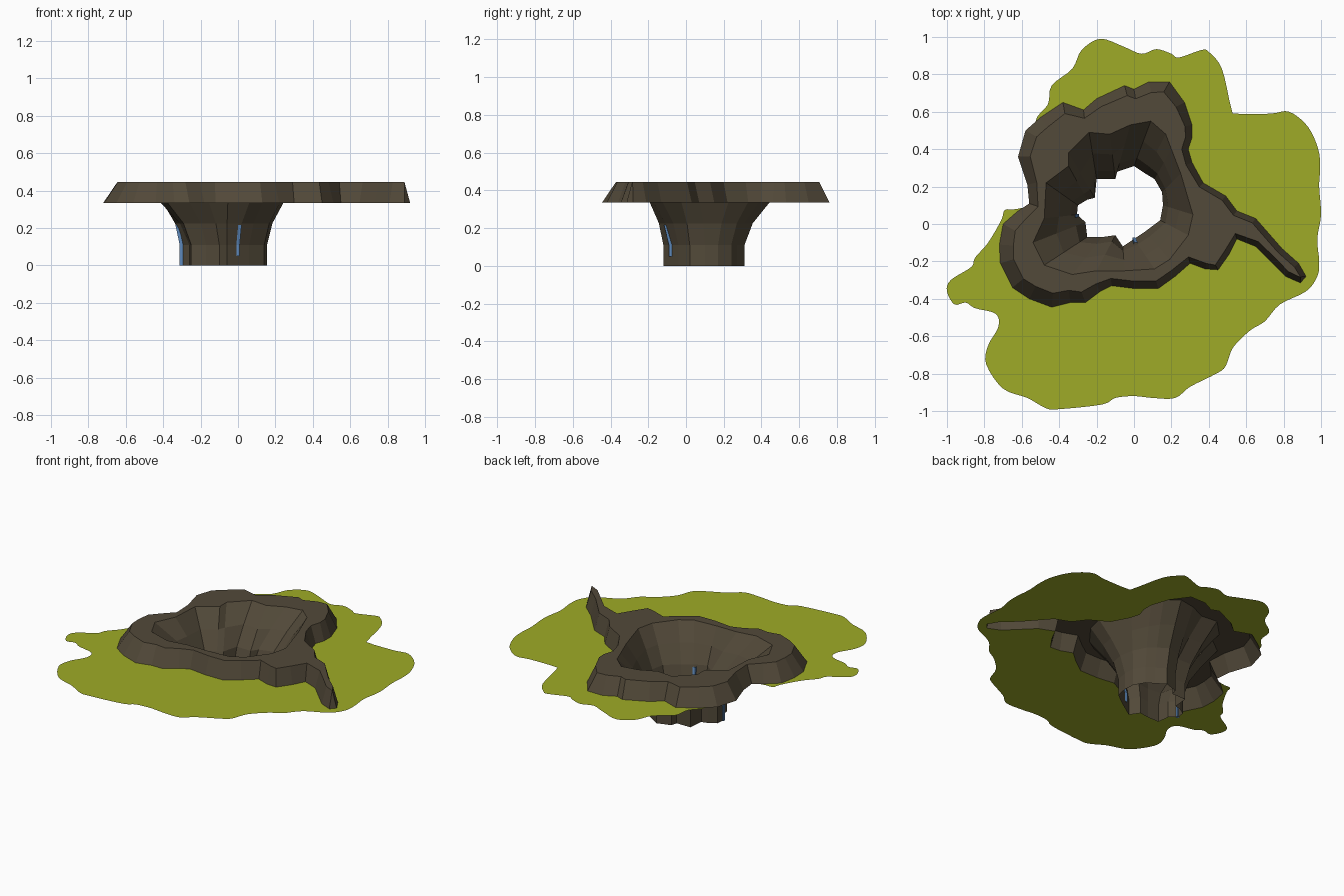
import bpy, bmesh
from mathutils import Vector as V
from mathutils.geometry import delaunay_2d_cdt

if "Cube" in bpy.data.objects:
    bpy.data.objects.remove(bpy.data.objects["Cube"])

Z_GROUND, Z_TOP = 0.335, 0.445


def material(name, rgb):
    m = bpy.data.materials.new(name)
    m.diffuse_color = (*rgb, 1)
    m.use_nodes = True
    m.node_tree.nodes["Principled BSDF"].inputs["Base Color"].default_value = m.diffuse_color
    return m


def finish(bm, name, mat):
    bmesh.ops.remove_doubles(bm, verts=bm.verts, dist=0.0005)
    me = bpy.data.meshes.new(name)
    bm.to_mesh(me)
    bm.free()
    ob = bpy.data.objects.new(name, me)
    me.materials.append(mat)
    bpy.context.collection.objects.link(ob)
    return ob


def inside(p, poly):
    hit = False
    for a, b in zip(poly, poly[1:] + poly[:1]):
        if (a[1] > p[1]) != (b[1] > p[1]):
            if p[0] < a[0] + (p[1] - a[1]) / (b[1] - a[1]) * (b[0] - a[0]):
                hit = not hit
    return hit


def add_plate(bm, outer, hole, z):
    """Flat sheet inside outer and outside hole."""
    n, m = len(outer), len(hole)
    edges = [(i, (i + 1) % n) for i in range(n)]
    edges += [(n + i, n + (i + 1) % m) for i in range(m)]
    pts, _, faces, *_ = delaunay_2d_cdt([V(p) for p in outer + hole], edges, [], 0, 1e-5)
    vs = [bm.verts.new((p[0], p[1], z)) for p in pts]
    for f in faces:
        c = sum((pts[i] for i in f), V((0, 0))) / len(f)
        if inside(c, outer) and not inside(c, hole):
            face = bm.faces.new([vs[i] for i in f])
            face.normal_update()
            if face.normal.z < 0:
                face.normal_flip()
    bmesh.ops.delete(bm, geom=[v for v in vs if not v.link_faces], context='VERTS')


def add_wall(bm, low, z0, high, z1):
    """Band of quads joining two outlines."""
    a = [bm.verts.new((p[0], p[1], z0)) for p in low]
    b = [bm.verts.new((p[0], p[1], z1)) for p in high]
    for i in range(len(a)):
        j = (i + 1) % len(a)
        bm.faces.new((a[i], a[j], b[j], b[i]))


def smooth_loop(pts, steps=4):
    """Catmull-Rom through a closed outline."""
    out, n = [], len(pts)
    for i in range(n):
        a, b, c, d = (V(pts[(i + k) % n]) for k in (-1, 0, 1, 2))
        for s in range(steps):
            t = s / steps
            out.append(tuple(0.5 * (2 * b + (c - a) * t + (2 * a - 5 * b + 4 * c - d) * t * t
                                    + (3 * b - a - 3 * c + d) * t ** 3)))
    return out


def inset(poly):
    """Pull the outline inwards, less along the narrow arm."""
    out = []
    for i, p in enumerate(poly):
        p, q = V(p), V(poly[(i + 1) % len(poly)]) - V(poly[i - 1])
        r = (p - V((0, 0.15))).length
        d = 0.03 if p.x > 0.35 else min(0.075, max(0.035, 0.04 + 0.16 * (r - 0.5)))
        out.append(tuple(p + V((-q.y, q.x)).normalized() * d))
    return out


rock = material("dark_brown_rock", (0.085, 0.067, 0.041))
grass = material("olive_green", (0.345, 0.41, 0.02))
blue = material("water_blue", (0.11, 0.25, 0.5))

# Foot outline of the rock rim, with its narrow arm to the right
rim = [(.92, -.28), (.88, -.21), (.79, -.13), (.72, -.05), (.65, .03), (.55, .07), (.49, .15),
       (.37, .22), (.31, .33), (.29, .40), (.31, .46), (.31, .53), (.27, .65), (.19, .76),
       (.08, .76), (0, .72), (-.05, .74), (-.2, .67), (-.27, .61), (-.38, .65), (-.5, .57),
       (-.58, .50), (-.62, .36), (-.57, .21), (-.56, .11), (-.62, .07), (-.70, 0), (-.72, -.11),
       (-.715, -.21), (-.65, -.34), (-.56, -.40), (-.44, -.445), (-.34, -.42), (-.26, -.42),
       (-.18, -.36), (-.12, -.33), (0, -.345), (.13, -.345), (.22, -.28), (.3, -.21),
       (.38, -.24), (.45, -.245), (.51, -.16), (.55, -.08), (.65, -.12), (.73, -.2),
       (.81, -.28), (.89, -.315)]

# Funnel: matching points at the bottom mouth and the top lip
mouth = [(.155, .10), (.15, .17), (.11, .24), (.06, .27), (0, .31), (-.09, .28), (-.10, .24),
         (-.2, .24), (-.21, .14), (-.25, .13), (-.3, .10), (-.305, .05), (-.26, .01), (-.25, -.07),
         (-.17, -.07), (-.10, -.06), (-.06, -.12), (0, -.08), (.06, -.04), (.14, .02)]
lip = [(.315, .05), (.25, .27), (.2, .40), (.17, .48), (.09, .55), (-.02, .53), (-.13, .48),
       (-.24, .49), (-.35, .38), (-.35, .31), (-.47, .22), (-.48, .03), (-.54, -.10), (-.48, -.22),
       (-.33, -.27), (-.2, -.25), (-.05, -.25), (.11, -.24), (.19, -.19), (.29, -.06)]

bm = bmesh.new()
top = inset(rim)
add_wall(bm, rim, Z_GROUND, top, Z_TOP)
add_plate(bm, top, lip, Z_TOP)
finish(bm, "rock_rim", rock)

bm = bmesh.new()
profile = [(0, 0), (.11, 0), (.225, .18), (Z_GROUND, .55), (Z_TOP, 1)]
rings = [([tuple(V(a).lerp(V(b), t)) for a, b in zip(mouth, lip)], z) for z, t in profile]
for (lo, z0), (hi, z1) in zip(rings, rings[1:]):
    add_wall(bm, hi, z1, lo, z0)      # faces look into the funnel
finish(bm, "funnel", rock)

# Flat ground sheet with the rim cut out of it
ground = [(1, .05), (.99, .2), (.995, .3), (.985, .4), (.93, .52), (.83, .6), (.73, .59), (.55, .59),
          (.52, .62), (.47, .83), (.4, .92), (.36, .93), (.24, .89), (.2, .91), (.12, .935),
          (.04, .91), (-.06, .95), (-.18, .99), (-.28, .93), (-.33, .83), (-.44, .74), (-.46, .64),
          (-.53, .54), (-.53, .3), (-.53, .12), (-.63, .08), (-.69, .075), (-.71, .02),
          (-.78, -.1), (-.85, -.18), (-.87, -.23), (-.98, -.3), (-1, -.36), (-.96, -.43),
          (-.9, -.42), (-.85, -.45), (-.74, -.48), (-.725, -.55), (-.78, -.65), (-.79, -.75),
          (-.7, -.88), (-.57, -.93), (-.47, -.985), (-.4, -.99), (-.17, -.965), (-.1, -.93),
          (0, -.92), (.1, -.93), (.22, -.93), (.3, -.87), (.44, -.8), (.49, -.76), (.53, -.66),
          (.62, -.57), (.7, -.52), (.78, -.43), (.92, -.36), (.98, -.28), (.99, -.2), (.98, -.08)]
bm = bmesh.new()
add_plate(bm, smooth_loop(ground), rim, Z_GROUND)
finish(bm, "ground_sheet", grass)

# Thin water trickles showing through the funnel wall
for name, (x, y), (dx, dy), z0 in (("left_trickle", (-.303, .045), (-.022, 0), 0),
                                   ("front_trickle", (0, -.082), (.01, -.025), .05)):
    bm = bmesh.new()
    h = 0.009
    sq = [(x - h, y - h), (x + h, y - h), (x + h, y + h), (x - h, y + h)]
    moved = [(a + dx, b + dy) for a, b in sq]
    add_wall(bm, sq, z0, sq, .11)
    add_wall(bm, sq, .11, moved, .215)
    finish(bm, name, blue)
